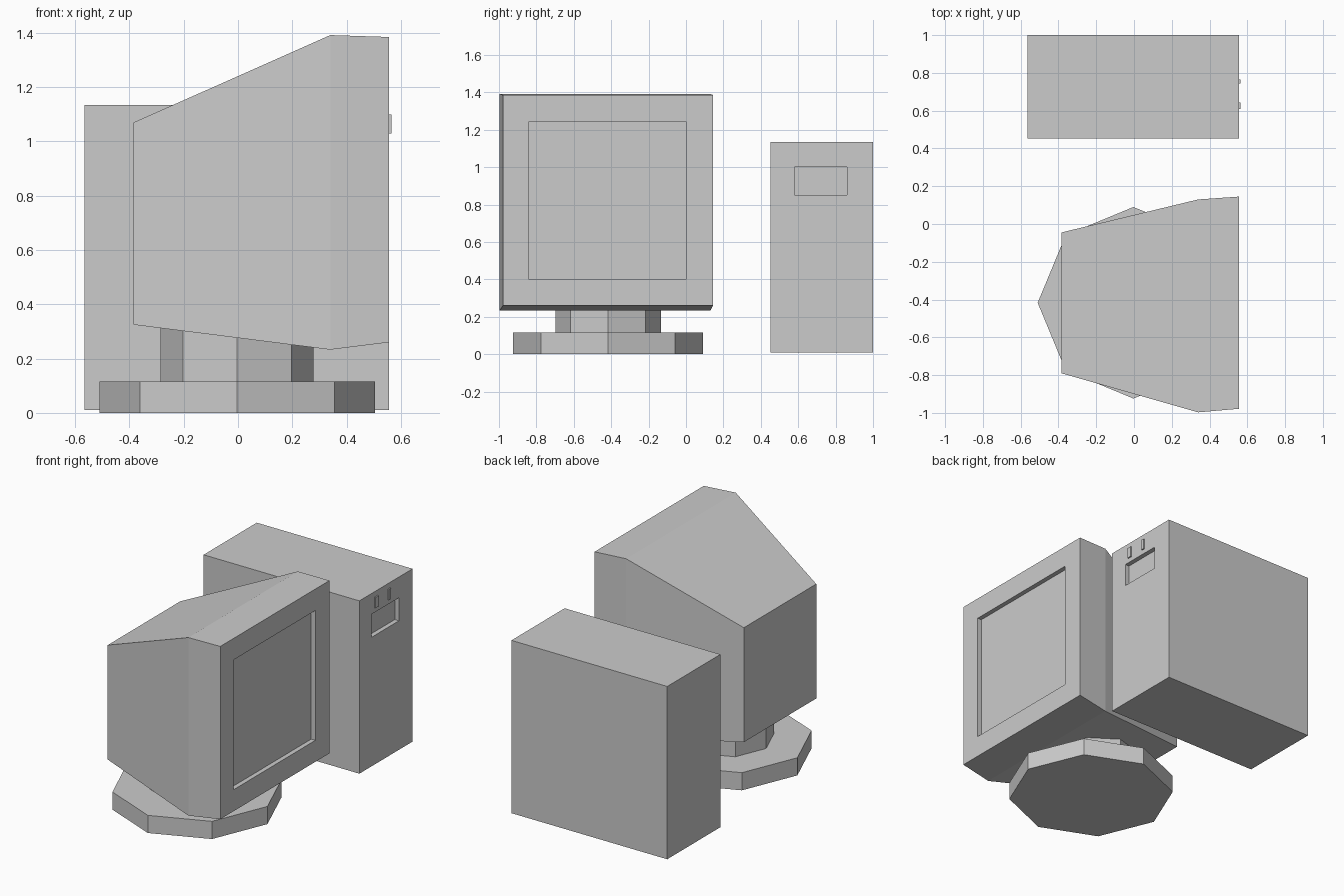
import bpy
import bmesh
from math import pi

cube = bpy.data.objects.get("Cube")
if cube:
    bpy.data.objects.remove(cube, do_unlink=True)

# Single flat colour
grey = bpy.data.materials.new("plain grey")
GREY = (0.6, 0.6, 0.6, 1)
grey.diffuse_color = GREY
grey.use_nodes = True
for node in grey.node_tree.nodes:
    if node.type == 'BSDF_PRINCIPLED':
        node.inputs["Base Color"].default_value = GREY


def finish(name, bm):
    bmesh.ops.recalc_face_normals(bm, faces=bm.faces)
    mesh = bpy.data.meshes.new(name)
    bm.to_mesh(mesh)
    bm.free()
    mesh.materials.append(grey)
    obj = bpy.data.objects.new(name, mesh)
    bpy.context.collection.objects.link(obj)
    return obj


def loft(name, sections):
    """Closed shell through rectangles (x, y0, y1, z0, z1) in order."""
    bm = bmesh.new()
    rings = []
    for x, y0, y1, z0, z1 in sections:
        corners = ((y0, z0), (y1, z0), (y1, z1), (y0, z1))
        rings.append([bm.verts.new((x, y, z)) for y, z in corners])
    for a, b in zip(rings, rings[1:]):
        for i in range(4):
            j = (i + 1) % 4
            bm.faces.new((a[i], a[j], b[j], b[i]))
    bm.faces.new(rings[0])
    bm.faces.new(rings[-1])
    return finish(name, bm)


def octagon(name, radius, z0, z1):
    bm = bmesh.new()
    bmesh.ops.create_cone(bm, cap_ends=True, segments=8, radius1=radius,
                          radius2=radius, depth=z1 - z0)
    bmesh.ops.translate(bm, verts=bm.verts, vec=(-0.003, -0.417, (z0 + z1) / 2))
    return finish(name, bm)


FRONT = 0.557
RECESS = 0.03

# Monitor: tapered back, wide rim, sunken screen
screen = (-0.84, 0.0, 0.40, 1.245)
loft("monitor", [
    (-0.385, -0.79, -0.045, 0.325, 1.07),
    (0.34, -0.997, 0.13, 0.233, 1.392),
    (FRONT, -0.978, 0.145, 0.26, 1.385),
    (FRONT, *screen),
    (FRONT - RECESS, *screen),
])

# Swivel stand
octagon("stand_base", 0.507, 0.0, 0.115)
octagon("stand_neck", 0.282, 0.115, 0.32)

# Computer tower with sunken drive slot
slot = (0.58, 0.86, 0.85, 1.0)
loft("tower", [
    (-0.565, 0.453, 1.0, 0.01, 1.135),
    (FRONT, 0.453, 1.0, 0.01, 1.135),
    (FRONT, *slot),
    (FRONT - RECESS, *slot),
])

# Buttons above the slot
for name, y0, y1 in (("power_button", 0.61, 0.642), ("reset_button", 0.745, 0.765)):
    loft(name, [(FRONT - 0.01, y0, y1, 1.03, 1.10),
                (FRONT + 0.008, y0, y1, 1.03, 1.10)])
